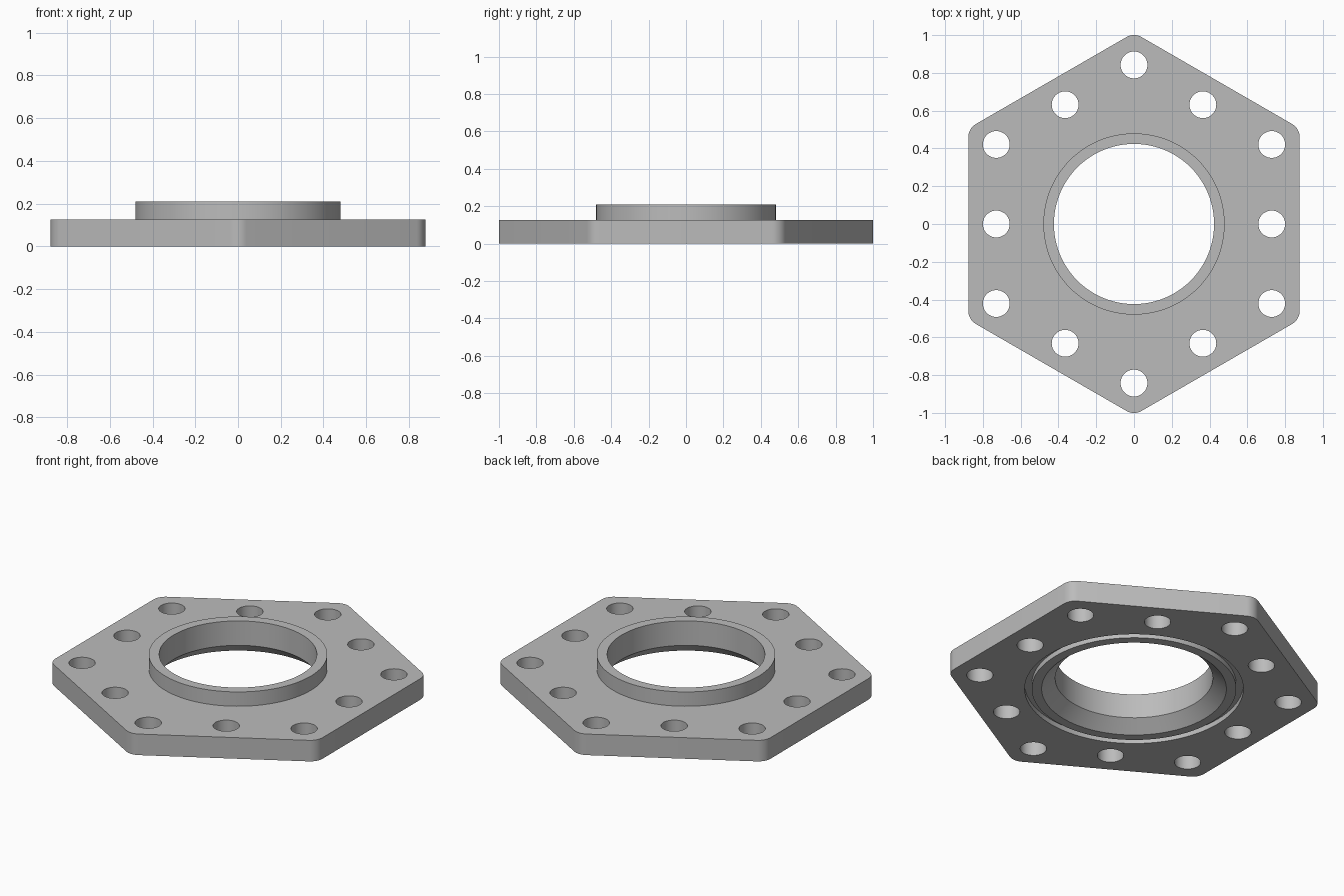
import bpy, bmesh
from math import pi, sin, cos, radians, sqrt

cube = bpy.data.objects.get("Cube")
if cube:
    bpy.data.objects.remove(cube, do_unlink=True)

PLATE_H, COLLAR_H = 0.125, 0.21
APOTHEM, CORNER_R = 0.877, 0.08
BORE_R, COLLAR_R = 0.424, 0.48
BOLT_RING, BOLT_R = 0.842, 0.071

steel = bpy.data.materials.new("grey steel")
steel.use_nodes = True
GREY = (0.5, 0.5, 0.5, 1)
steel.diffuse_color = GREY
steel.node_tree.nodes["Principled BSDF"].inputs["Base Color"].default_value = GREY


def make_object(name, bm):
    bmesh.ops.recalc_face_normals(bm, faces=bm.faces)
    mesh = bpy.data.meshes.new(name)
    bm.to_mesh(mesh)
    bm.free()
    mesh.materials.append(steel)
    obj = bpy.data.objects.new(name, mesh)
    bpy.context.collection.objects.link(obj)
    return obj


def prism(name, outline, z0, z1):
    """Extrude a flat outline between two heights."""
    bm = bmesh.new()
    face = bm.faces.new([bm.verts.new((x, y, z0)) for x, y in outline])
    top = bmesh.ops.extrude_face_region(bm, geom=[face])["geom"]
    verts = [v for v in top if isinstance(v, bmesh.types.BMVert)]
    bmesh.ops.translate(bm, verts=verts, vec=(0, 0, z1 - z0))
    return make_object(name, bm)


def circle(radius, n, cx=0, cy=0):
    return [(cx + radius * cos(2 * pi * i / n), cy + radius * sin(2 * pi * i / n))
            for i in range(n)]


def lathe(name, profile, n=96, closed=True):
    """Revolve (radius, z) points; an open profile gets end caps."""
    bm = bmesh.new()
    rings = [[bm.verts.new((x, y, z)) for x, y in circle(r, n)] for r, z in profile]
    pairs = list(zip(rings, rings[1:]))
    if closed:
        pairs.append((rings[-1], rings[0]))
    for a, b in pairs:
        for i in range(n):
            j = (i + 1) % n
            bm.faces.new((a[i], a[j], b[j], b[i]))
    if not closed:
        bm.faces.new(rings[0])
        bm.faces.new(rings[-1])
    return make_object(name, bm)


def combine(target, tool, operation):
    """Apply a boolean and remove the helper."""
    tool.hide_render = True
    mod = target.modifiers.new(operation.title(), "BOOLEAN")
    mod.operation, mod.object, mod.solver = operation, tool, "EXACT"
    bpy.context.view_layer.objects.active = target
    bpy.ops.object.modifier_apply(modifier=mod.name)
    bpy.data.objects.remove(tool, do_unlink=True)


# Hexagonal plate with rounded corners
outline = []
arc_centre = (APOTHEM - CORNER_R) * 2 / sqrt(3)
for k in range(6):
    a = radians(30 + 60 * k)
    for s in range(9):
        t = a + radians(-30 + 60 * s / 8)
        outline.append((arc_centre * cos(a) + CORNER_R * cos(t),
                        arc_centre * sin(a) + CORNER_R * sin(t)))
flange = prism("hexagonal_flange", outline, 0, PLATE_H)

# Raised collar
collar = prism("collar", circle(COLLAR_R, 96), PLATE_H / 2, COLLAR_H)
combine(flange, collar, "UNION")

# Central bore, flared at the underside
flare = (0.497 - BORE_R) / 0.065
bore = lathe("bore_cutter", [(0.497 + 0.05 * flare, -0.05), (BORE_R, 0.065),
                             (BORE_R, 0.3)], closed=False)
combine(flange, bore, "DIFFERENCE")

# Seal groove in the underside
groove = lathe("groove_cutter", [(0.55, -0.05), (0.588, -0.05),
                                 (0.588, 0.03), (0.55, 0.03)])
combine(flange, groove, "DIFFERENCE")

# Bolt holes at the corners and at the middle of each side
corners = [(BOLT_RING * cos(radians(30 + 60 * k)), BOLT_RING * sin(radians(30 + 60 * k)))
           for k in range(6)]
for k in range(6):
    (x0, y0), (x1, y1) = corners[k], corners[(k + 1) % 6]
    for x, y in ((x0, y0), ((x0 + x1) / 2, (y0 + y1) / 2)):
        hole = prism("bolt_hole_cutter", circle(BOLT_R, 40, x, y), -0.1, 0.3)
        combine(flange, hole, "DIFFERENCE")

# Smooth round walls, crisp edges
bpy.ops.object.select_all(action="DESELECT")
flange.select_set(True)
bpy.context.view_layer.objects.active = flange
bpy.ops.object.shade_smooth_by_angle(angle=radians(25))
